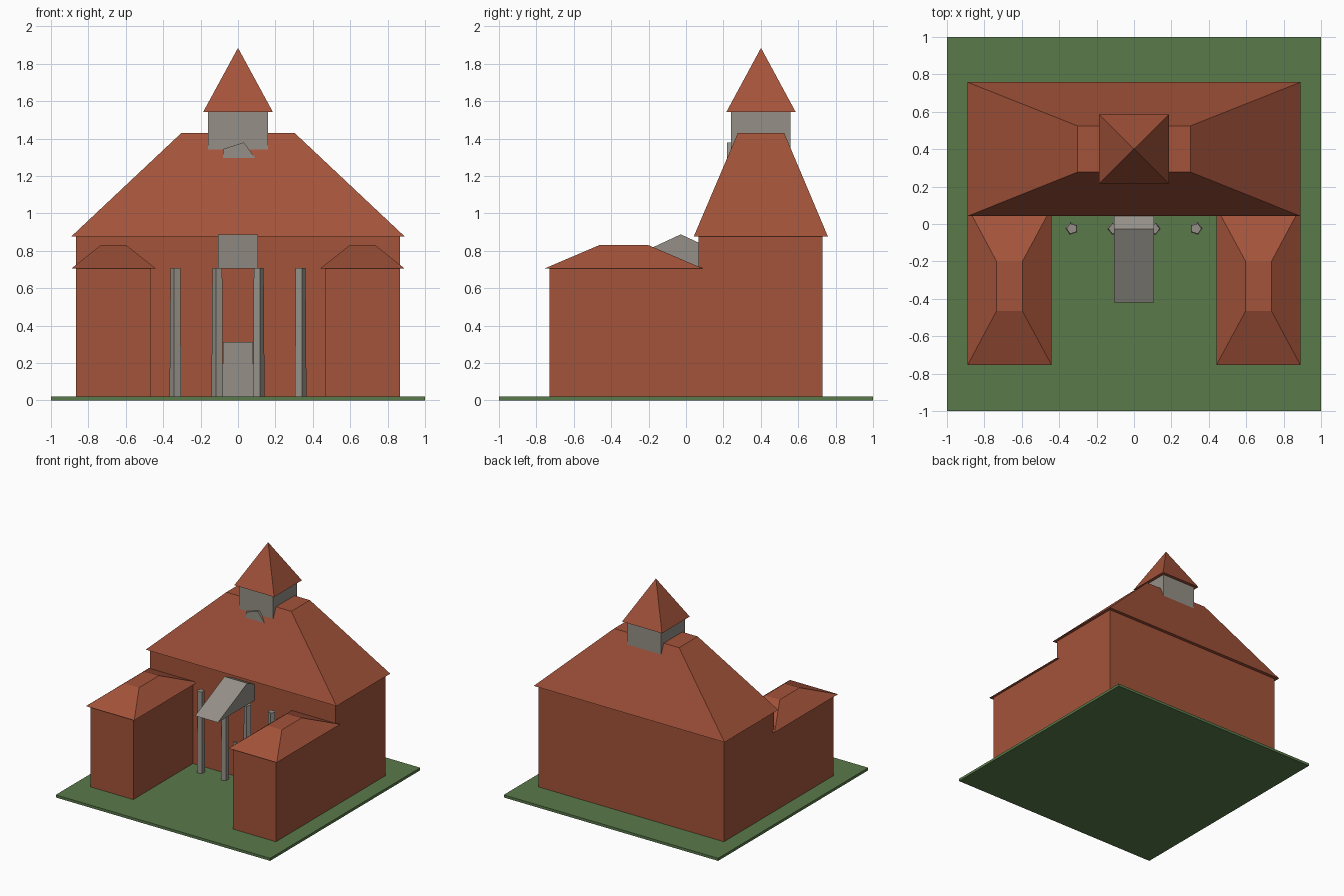
import bpy, bmesh, math

cube = bpy.data.objects.get("Cube")
if cube:
    bpy.data.objects.remove(cube, do_unlink=True)


def material(name, rgb):
    m = bpy.data.materials.new(name)
    m.use_nodes = True
    m.diffuse_color = (*rgb, 1)
    m.node_tree.nodes["Principled BSDF"].inputs["Base Color"].default_value = (*rgb, 1)
    return m


BRICK = material("brick red", (0.37, 0.087, 0.043))
STONE = material("stone grey", (0.30, 0.28, 0.245))
GRASS = material("grass green", (0.102, 0.195, 0.069))


def finish(name, bm, mat):
    bmesh.ops.recalc_face_normals(bm, faces=bm.faces)
    mesh = bpy.data.meshes.new(name)
    bm.to_mesh(mesh)
    bm.free()
    mesh.materials.append(mat)
    ob = bpy.data.objects.new(name, mesh)
    bpy.context.collection.objects.link(ob)
    return ob


def frustum(name, base, top, z0, z1, mat):
    """Solid between two rectangles (x0, x1, y0, y1); zero-size sides merge."""
    bm = bmesh.new()
    rings = []
    for (x0, x1, y0, y1), z in ((base, z0), (top, z1)):
        rings.append([bm.verts.new((x, y, z))
                      for x, y in ((x0, y0), (x1, y0), (x1, y1), (x0, y1))])
    for ring in rings:
        bm.faces.new(ring)
    for i in range(4):
        j = (i + 1) % 4
        bm.faces.new((rings[0][i], rings[0][j], rings[1][j], rings[1][i]))
    bmesh.ops.remove_doubles(bm, verts=bm.verts, dist=0.0001)
    return finish(name, bm, mat)


def box(name, rect, z0, z1, mat):
    return frustum(name, rect, rect, z0, z1, mat)


def mirrored(rect, side):
    x0, x1, y0, y1 = rect
    return rect if side > 0 else (-x1, -x0, y0, y1)


def pentagon(name, r0, r1, depth, location, mat, turn=0, tilt=0):
    bm = bmesh.new()
    bmesh.ops.create_cone(bm, cap_ends=True, segments=5, radius1=r0, radius2=r1, depth=depth)
    # put one corner on the +x axis
    corner = bm.verts[:][0].co
    start = math.atan2(corner.y, corner.x)
    for v in bm.verts:
        a = math.atan2(v.co.y, v.co.x) - start
        r = math.hypot(v.co.x, v.co.y)
        v.co.x, v.co.y = r * math.cos(a), r * math.sin(a)
    ob = finish(name, bm, mat)
    ob.location = location
    ob.rotation_euler = (tilt, 0, turn)
    return ob


# Ground and main hall
box("ground", (-1, 1, -1, 1), 0, 0.022, GRASS)
box("main_hall", (-0.865, 0.865, 0.066, 0.73), 0.02, 0.88, BRICK)
frustum("main_roof", (-0.89, 0.89, 0.042, 0.758), (-0.303, 0.303, 0.277, 0.525),
        0.878, 1.43, BRICK)

# Tower with pyramid roof and a five-sided dial
box("tower", (-0.16, 0.16, 0.24, 0.56), 1.2, 1.545, STONE)
frustum("tower_roof", (-0.186, 0.186, 0.216, 0.586), (0, 0, 0.401, 0.401), 1.543, 1.885, BRICK)
pentagon("tower_dial", 0.1, 0.1, 0.04, (0, 0.24, 1.285), STONE, tilt=math.pi / 2)

# Wings and columns on both sides
for side, label in ((1, "left"), (-1, "right")):
    box(label + "_wing", mirrored((0.466, 0.865, -0.73, 0.07), side), 0.02, 0.708, BRICK)
    frustum(label + "_wing_roof", mirrored((0.44, 0.89, -0.755, 0.09), side),
            mirrored((0.597, 0.735, -0.465, -0.2), side), 0.706, 0.83, BRICK)
    for place, x in (("inner", 0.108), ("outer", 0.332)):
        pentagon(label + "_" + place + "_column", 0.034, 0.029, 0.69,
                 (side * x, -0.025, 0.363), STONE, turn=0 if side > 0 else math.pi)

# Gabled canopy and door
frustum("entrance_canopy", (-0.106, 0.106, -0.42, 0.365), (-0.106, 0.106, -0.028, -0.028),
        0.706, 0.888, STONE)
box("door", (-0.08, 0.08, 0.05, 0.1), 0.02, 0.312, STONE)
